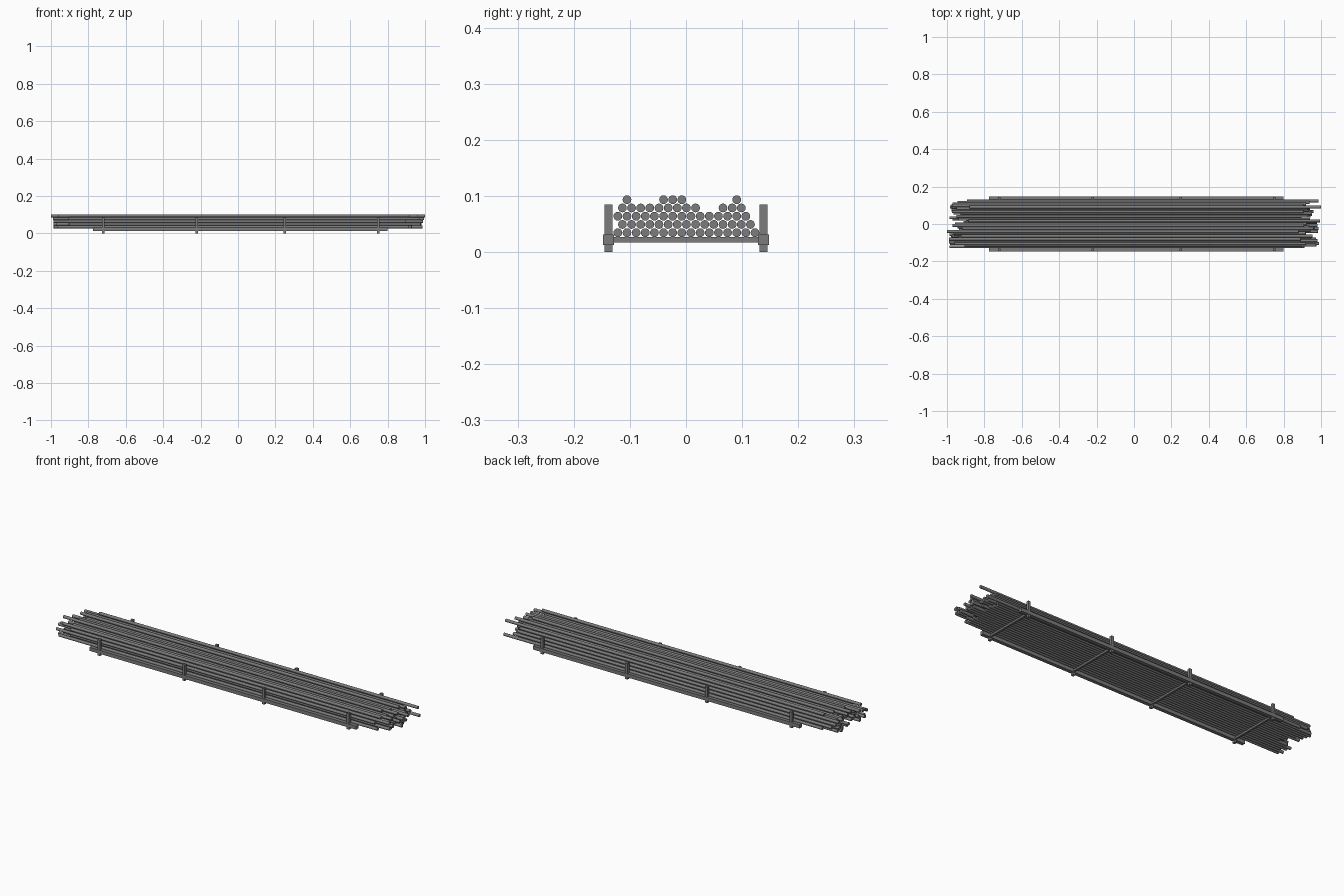
import bpy, random
from math import pi

random.seed(4)
cube = bpy.data.objects.get("Cube")
if cube:
    bpy.data.objects.remove(cube)

steel = bpy.data.materials.new("steel grey")
steel.use_nodes = True
COLOUR = (0.2, 0.2, 0.2, 1)
steel.diffuse_color = COLOUR
steel.node_tree.nodes["Principled BSDF"].inputs["Base Color"].default_value = COLOUR


def box(name, centre, size):
    bpy.ops.mesh.primitive_cube_add(size=1, location=centre)
    ob = bpy.context.object
    ob.name = name
    ob.scale = size
    bpy.ops.object.transform_apply(location=False, rotation=False)
    ob.data.materials.append(steel)


# Rack: side rails, upright stakes and cross beams
STATIONS = (-0.72, -0.22, 0.25, 0.75)
RAIL_Y = 0.138
for side, y in (("left", RAIL_Y), ("right", -RAIL_Y)):
    # front faces -y, so label by position along y
    place = "back" if y > 0 else "front"
    box(place + "_rail", (0.013, y, 0.022), (1.575, 0.019, 0.019))
    for x in STATIONS:
        box(place + "_stake", (x, y, 0.0425), (0.0145, 0.0145, 0.085))
for x in STATIONS:
    box("cross_beam", (x, 0, 0.022), (0.0095, 2 * RAIL_Y, 0.0095))

# Pipes: equal lengths, hexagonally stacked, each slid a little along x
LENGTH, RADIUS, PITCH, RISE = 1.88, 0.0078, 0.0163, 0.0147
rows = (
    range(16),
    range(15),
    range(15),
    [*range(9), 11, 12, 13],
    [1, 5, 6, 7, 13],
)
top_slides = {1: -0.02, 5: -0.06, 6: 0.02, 7: -0.03, 13: 0.06}

bpy.ops.mesh.primitive_cylinder_add(vertices=16, radius=RADIUS, depth=LENGTH,
                                    rotation=(0, pi / 2, 0))
master = bpy.context.object
bpy.ops.object.transform_apply(location=False, scale=False)
bpy.ops.object.shade_smooth_by_angle()
master.data.materials.append(steel)
master.name = "pipe"

first = True
for level, row in enumerate(rows):
    for i in row:
        pipe = master if first else master.copy()
        if not first:
            bpy.context.collection.objects.link(pipe)
        first = False
        slide = top_slides[i] if level == 4 else random.uniform(-0.055, 0.055)
        pipe.location = (slide, -0.1215 + PITCH * (i + level % 2 / 2),
                         0.0345 + RISE * level)
